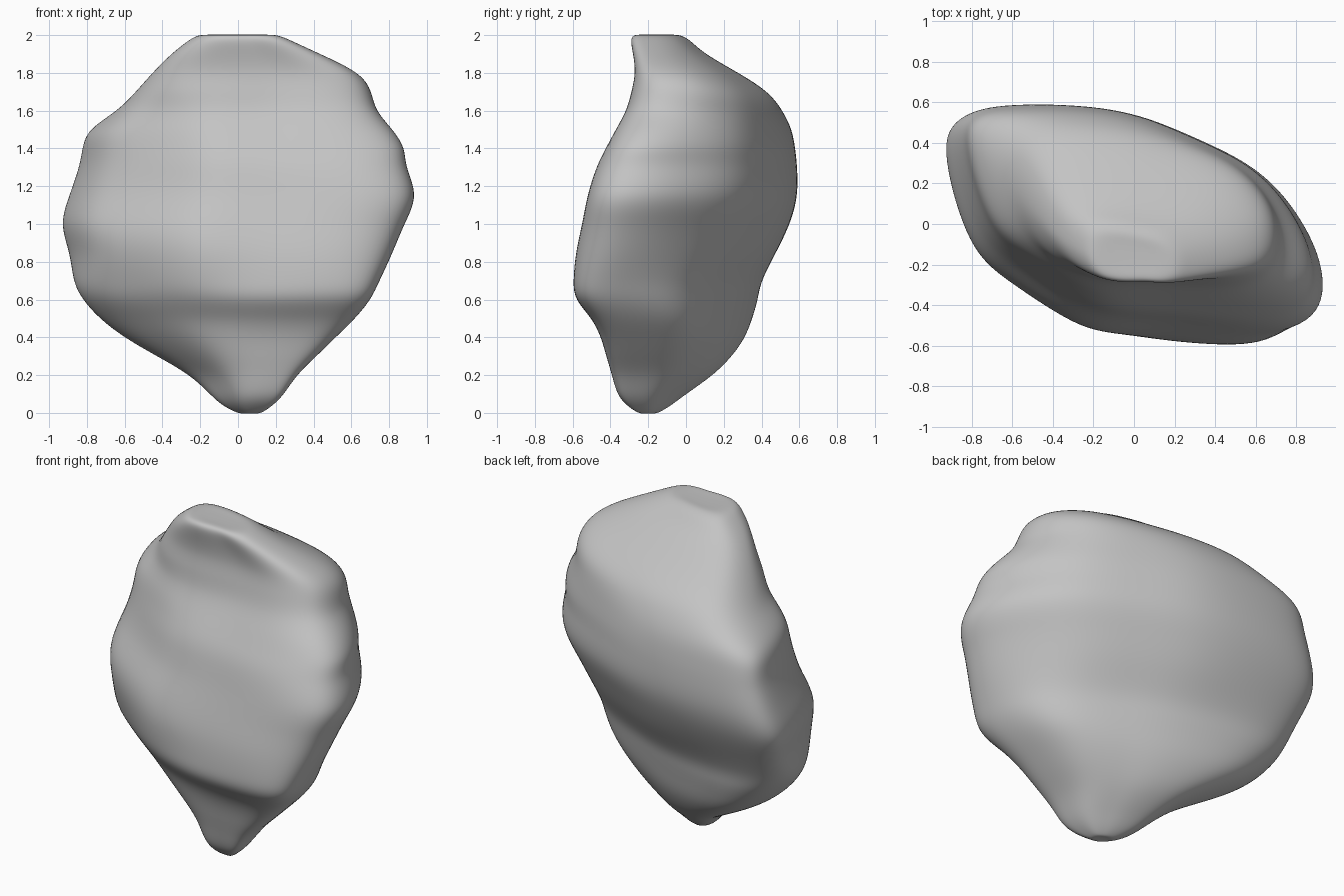
import bpy
import bmesh
import math
from mathutils import Vector

default_cube = bpy.data.objects.get("Cube")
if default_cube:
    bpy.data.objects.remove(default_cube, do_unlink=True)

# Footprint shapes, each fitted to the span of a level:
# narrow keel, slanted body and boxier crown
KEEL = [(-1, .45), (-.9, .85), (-.65, 1), (-.25, .93), (.1, .78), (.4, .58),
        (.72, .32), (.93, -.02), (1, -.5), (.97, -.92), (.66, -1), (.2, -.96),
        (-.16, -.82), (-.42, -.58), (-.68, -.24), (-.9, .1)]
BODY = [(-1, .6), (-.95, .89), (-.75, 1), (-.35, 1), (0, .91), (.33, .69),
        (.65, .42), (.87, .02), (1, -.45), (.96, -.86), (.65, -1), (.2, -.93),
        (-.12, -.9), (-.35, -.77), (-.66, -.44), (-.87, -.12)]
CROWN = [(-1, .2), (-.95, .75), (-.7, 1), (-.3, 1), (.05, .9), (.4, .75),
         (.7, .52), (.92, .15), (1, -.3), (.93, -.8), (.6, -1), (.2, -.97),
         (-.2, -.98), (-.57, -.88), (-.82, -.62), (-.96, -.2)]

# Height, then span in x and span in y
LEVELS = [
    (0, 0, .12, -.25, -.15), (.04, -.08, .18, -.31, -.08),
    (.1, -.15, .24, -.36, 0), (.2, -.26, .31, -.39, .14),
    (.3, -.43, .41, -.42, .24), (.4, -.6, .51, -.45, .31),
    (.5, -.73, .61, -.5, .35), (.6, -.82, .69, -.58, .38),
    (.7, -.87, .74, -.59, .4), (.85, -.89, .81, -.58, .47),
    (1, -.93, .87, -.56, .54), (1.15, -.89, .93, -.52, .58),
    (1.3, -.84, .88, -.47, .58), (1.4, -.82, .87, -.43, .57),
    (1.5, -.78, .81, -.38, .55), (1.6, -.64, .73, -.32, .5),
    (1.7, -.54, .7, -.29, .42), (1.8, -.45, .63, -.27, .27),
    (1.9, -.35, .43, -.28, .1), (1.97, -.26, .28, -.29, .02),
    (2, -.2, .2, -.27, -.04)]


def smoothstep(low, high, value):
    t = max(0, min(1, (value - low) / (high - low)))
    return t * t * (3 - 2 * t)


def weather(x, y, z, front):
    """Press the sloping front ledge and shallow ripples into the stone."""
    crease = .54 - .27 * x
    side = smoothstep(0, .6, front)
    ledge = math.exp(-((z - crease + .03) / .1) ** 2) * smoothstep(.2, -.3, x)
    ripple = math.sin(z * 13 + x * 2) * smoothstep(.4, .8, z) * smoothstep(1.7, 1.4, z)
    return Vector((x, y + side * (.02 * ledge + .008 * ripple), z))


def ring_points(level):
    z, left, right, near, far = level
    rise = smoothstep(.48, .9, z)
    taper = smoothstep(1.42, 1.78, z)
    points = []
    for keel, body, crown in zip(KEEL, BODY, CROWN):
        u, v = Vector(keel).lerp(Vector(body), rise).lerp(Vector(crown), taper)
        x = (left + right) / 2 + u * (right - left) / 2
        y = (near + far) / 2 + v * (far - near) / 2
        points.append(weather(x, y, z, -v - u * .4))
    return points


def inner_ring(points, scale):
    centre = sum(points, Vector()) / len(points)
    return [centre + (p - centre) * scale for p in points]


def swell(below, ring, above):
    """Push a ring out so that the rounded skin passes through its points."""
    count = len(ring)
    return [p + (p * 4 - ring[i - 1] - ring[(i + 1) % count] - below[i] - above[i]) / 6
            for i, p in enumerate(ring)]


# Loft the levels into one closed skin
rings = [ring_points(level) for level in LEVELS]
rings.insert(0, inner_ring(rings[0], .5))
rings.append(inner_ring(rings[-1], .55))
swollen = [swell(*trio) for trio in zip(rings, rings[1:], rings[2:])]
rings = [rings[0], *swollen, rings[-1]]

bm = bmesh.new()
loops = [[bm.verts.new(p) for p in ring] for ring in rings]
for lower, upper in zip(loops, loops[1:]):
    for i in range(len(lower)):
        j = (i + 1) % len(lower)
        bm.faces.new((lower[i], lower[j], upper[j], upper[i]))
bm.faces.new(loops[0])
bm.faces.new(loops[-1])
bmesh.ops.recalc_face_normals(bm, faces=bm.faces)
for face in bm.faces:
    face.smooth = True

mesh = bpy.data.meshes.new("boulder")
bm.to_mesh(mesh)
bm.free()
boulder = bpy.data.objects.new("boulder", mesh)
bpy.context.collection.objects.link(boulder)

# Rounded, worn surface
rounding = boulder.modifiers.new("rounding", "SUBSURF")
rounding.levels = 3
rounding.render_levels = 3

# Plain grey stone
stone = bpy.data.materials.new("grey_stone")
stone.use_nodes = True
grey = (.55, .55, .55, 1)
stone.diffuse_color = grey
stone.node_tree.nodes["Principled BSDF"].inputs["Base Color"].default_value = grey
mesh.materials.append(stone)
